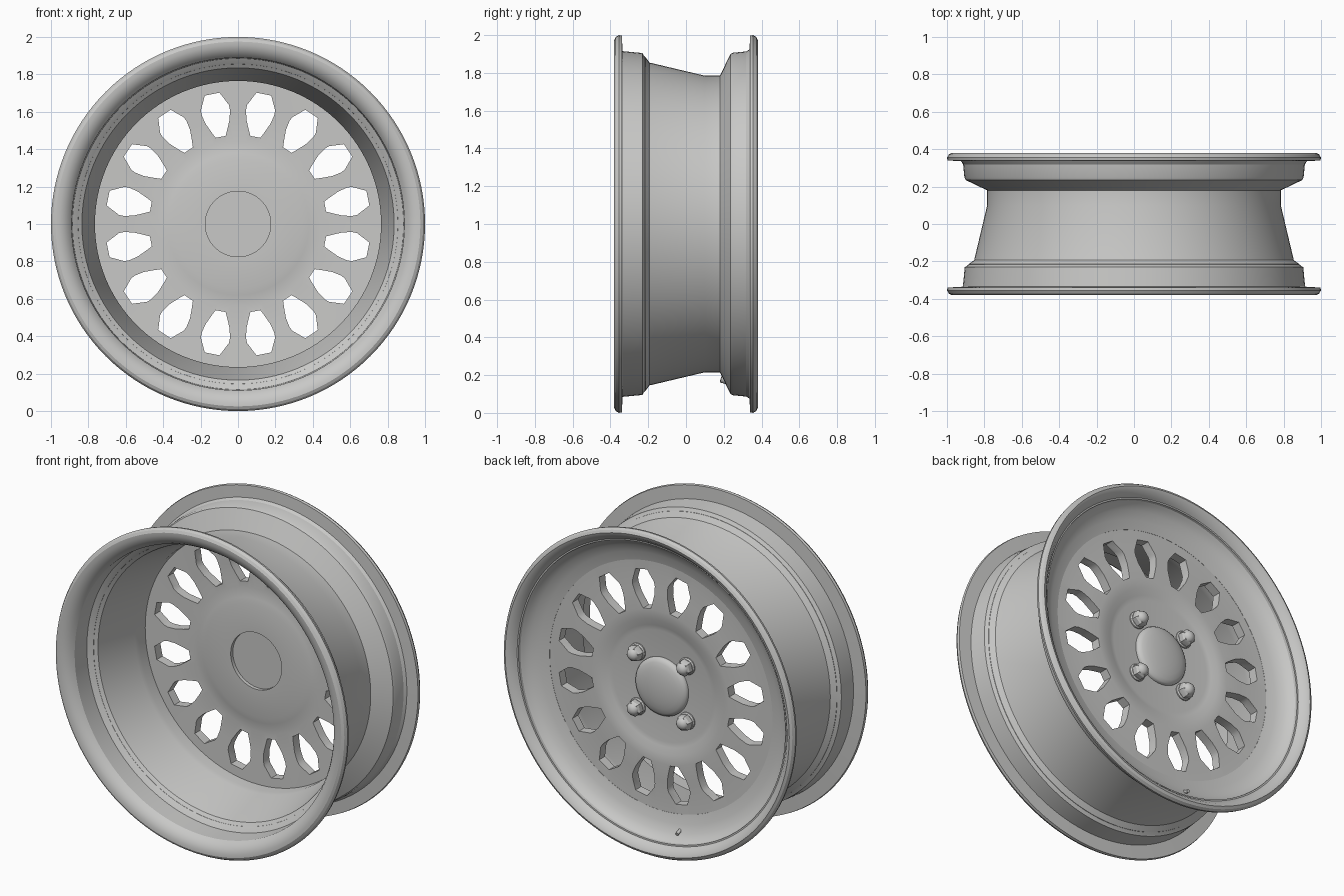
import bpy, bmesh, math
from mathutils import Vector, Matrix

if "Cube" in bpy.data.objects:
    bpy.data.objects.remove(bpy.data.objects["Cube"])

metal = bpy.data.materials.new("silver_grey")
metal.diffuse_color = (0.58, 0.58, 0.57, 1)
metal.use_nodes = True
metal.node_tree.nodes["Principled BSDF"].inputs["Base Color"].default_value = metal.diffuse_color
CENTRE = Vector((0, 0, 1))


def finish(bm, name, angle=30):
    bmesh.ops.recalc_face_normals(bm, faces=bm.faces)
    mesh = bpy.data.meshes.new(name)
    bm.to_mesh(mesh)
    bm.free()
    mesh.materials.append(metal)
    ob = bpy.data.objects.new(name, mesh)
    bpy.context.collection.objects.link(ob)
    smooth(ob, angle)
    return ob


def smooth(ob, angle=30):
    bpy.ops.object.select_all(action='DESELECT')
    ob.select_set(True)
    bpy.context.view_layer.objects.active = ob
    bpy.ops.object.shade_smooth_by_angle(angle=math.radians(angle))


def revolve(bm, profile, steps, centre=CENTRE, turn=0.0):
    """Spin a closed (radius, y) outline around the y axis."""
    rings = []
    for r, y in profile:
        if r == 0:
            rings.append([bm.verts.new(centre + Vector((0, y, 0)))] * steps)
        else:
            rings.append([bm.verts.new(centre + Vector((
                r * math.cos(turn + math.tau * i / steps), y,
                r * math.sin(turn + math.tau * i / steps)))) for i in range(steps)])
    for a, b in zip(rings, rings[1:] + rings[:1]):
        for i in range(steps):
            j = (i + 1) % steps
            loop = list(dict.fromkeys((a[i], a[j], b[j], b[i])))
            if len(loop) > 2:
                bm.faces.new(loop)


# Rim: outer barrel with drop centre, both flanges, inner barrel and dished lip
outer = [(0.997, -0.34), (0.915, -0.335), (0.905, -0.23), (0.895, -0.225), (0.855, -0.195),
         (0.785, 0.10), (0.785, 0.18), (0.90, 0.235), (0.907, 0.25), (0.915, 0.335), (0.997, 0.34)]
lip = [(1.0, 0.355), (0.99, 0.372), (0.975, 0.38), (0.955, 0.373), (0.93, 0.345),
       (0.905, 0.305), (0.87, 0.277), (0.82, 0.257), (0.765, 0.244)]
inner = [(0.765, 0.12), (0.77, 0.09), (0.835, -0.18), (0.885, -0.215), (0.89, -0.33),
         (0.905, -0.352), (0.93, -0.37), (0.955, -0.379), (0.975, -0.38), (0.99, -0.372), (1.0, -0.355)]
bm = bmesh.new()
revolve(bm, outer + lip + inner, 128)
finish(bm, "rim")

# Wheel disc with a slightly sunken hub pad
disc_profile = [(0.772, 0.243), (0.70, 0.241), (0.58, 0.245), (0.47, 0.25), (0.41, 0.246),
                (0.37, 0.233), (0.34, 0.228), (0.0, 0.228),
                (0.0, 0.20), (0.175, 0.20), (0.175, 0.178), (0.345, 0.178), (0.38, 0.186),
                (0.44, 0.193), (0.58, 0.188), (0.772, 0.183)]
bm = bmesh.new()
revolve(bm, disc_profile, 128)
disc = finish(bm, "wheel_disc")

# Sixteen window cutters: outlines of (radius, half width)
half = [(0.475, 0.027), (0.51, 0.044), (0.56, 0.066), (0.61, 0.077), (0.635, 0.076), (0.708, 0.040)]
outline = half + [(r, -w) for r, w in reversed(half)]
bm = bmesh.new()
for k in range(16):
    turn = Matrix.Rotation(math.tau * (k + 0.5) / 16, 3, 'Y')
    front, back = ([bm.verts.new(turn @ Vector((w, y, r)) + CENTRE) for r, w in outline]
                   for y in (0.1, 0.35))
    bm.faces.new(front)
    bm.faces.new(back)
    n = len(outline)
    for i in range(n):
        j = (i + 1) % n
        bm.faces.new((front[i], front[j], back[j], back[i]))
cutter = finish(bm, "window_cutter")
cutter.hide_render = True
cut = disc.modifiers.new("windows", 'BOOLEAN')
cut.operation = 'DIFFERENCE'
cut.solver = 'EXACT'
cut.object = cutter
bpy.context.view_layer.objects.active = disc
bpy.ops.object.modifier_apply(modifier=cut.name)
bpy.data.objects.remove(cutter)
smooth(disc)

# Domed centre cap
bm = bmesh.new()
dome = [(0.178 * math.cos(t), 0.238 + 0.04 * math.sin(t))
        for t in (math.radians(15 * i) for i in range(6))]
revolve(bm, [(0.178, 0.22)] + dome + [(0, 0.278), (0, 0.22)], 64)
finish(bm, "centre_cap", 40)

# Four wheel nuts: hexagonal body, round collar and domed top
for k in range(4):
    a = math.radians(45 + 90 * k)
    c = CENTRE + Vector((0.24 * math.cos(a), 0, 0.24 * math.sin(a)))
    bm = bmesh.new()
    revolve(bm, [(0, 0.22), (0.052, 0.22), (0.052, 0.235), (0.046, 0.243), (0, 0.243)], 24, c)
    revolve(bm, [(0, 0.23), (0.048, 0.23), (0.048, 0.272), (0.040, 0.284), (0, 0.284)], 6, c, a)
    revolve(bm, [(0, 0.27), (0.039, 0.27), (0.036, 0.286), (0.026, 0.298),
                 (0.013, 0.304), (0, 0.306)], 24, c)
    finish(bm, f"wheel_nut_{k + 1}")

# Tilted tyre valve poking through the lip near the bottom
bm = bmesh.new()
radial = Vector((-0.17, 0, -0.98)).normalized()
start = CENTRE + radial * 0.83 + Vector((0, 0.185, 0))
end = CENTRE + radial * 0.865 + Vector((0, 0.30, 0))
axis = end - start
for radius, f0, f1 in ((0.022, 0.0, 0.5), (0.011, 0.4, 1.0)):
    place = Matrix.Translation(start + axis * (f0 + f1) / 2) @ axis.to_track_quat('Z', 'Y').to_matrix().to_4x4()
    bmesh.ops.create_cone(bm, cap_ends=True, segments=16, radius1=radius, radius2=radius * 0.9,
                          depth=axis.length * (f1 - f0), matrix=place)
finish(bm, "valve")
